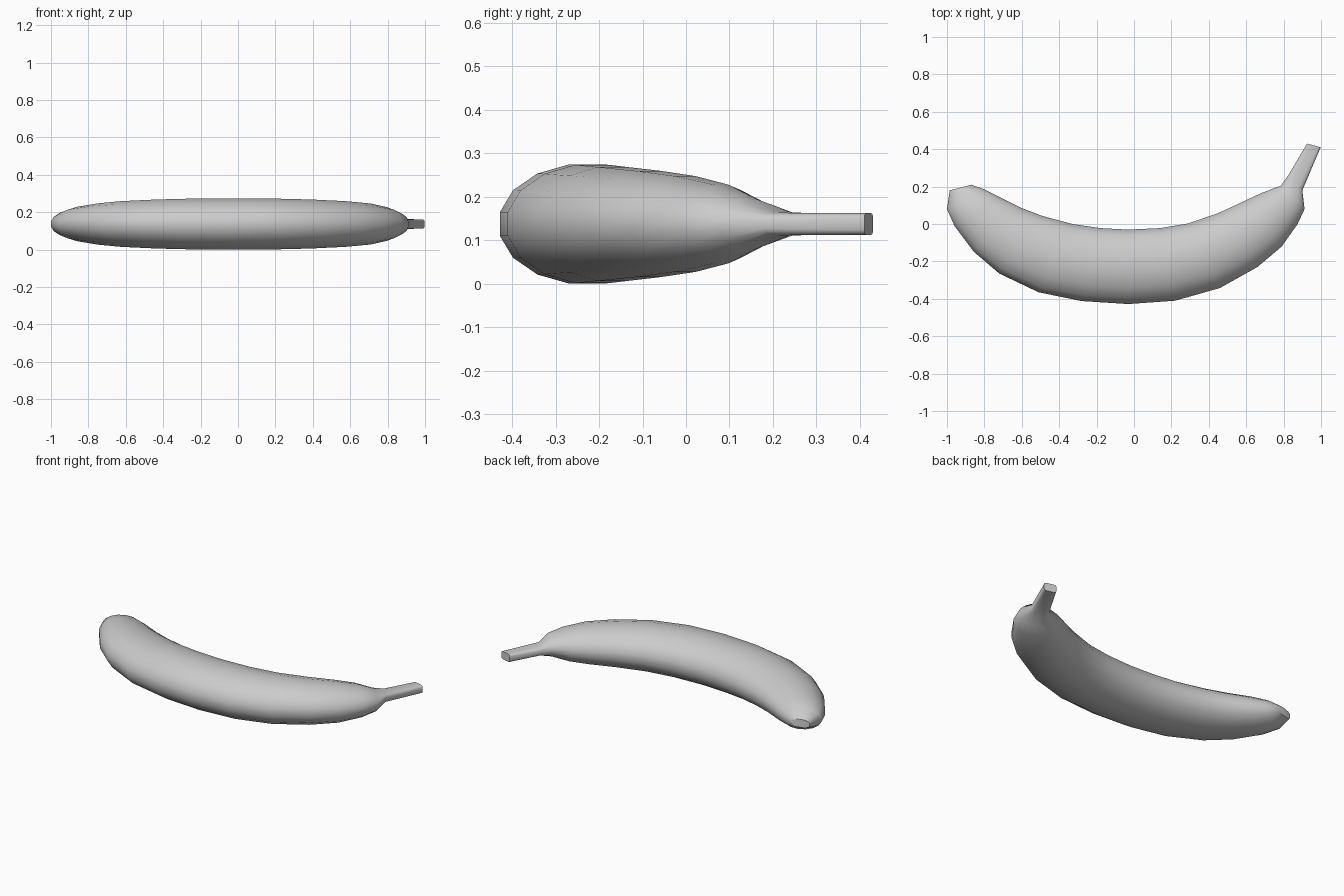
import bpy, bmesh, math

if "Cube" in bpy.data.objects:
    bpy.data.objects.remove(bpy.data.objects["Cube"])

SIDES = 16
MID_Z = 0.137

# Cross-sections: outer x, outer y, inner x, inner y, half height, squareness (1 = ellipse)
BODY = [
    (-0.985, 0.18, -0.87, 0.21, 0.025, 0.7),
    (-1.0, 0.08, -0.80, 0.185, 0.068, 1),
    (-0.96, -0.01, -0.71, 0.14, 0.092, 1),
    (-0.855, -0.15, -0.60, 0.085, 0.110, 1),
    (-0.72, -0.265, -0.49, 0.043, 0.122, 1),
    (-0.51, -0.365, -0.33, 0.0, 0.131, 1),
    (-0.28, -0.412, -0.18, -0.022, 0.136, 1),
    (-0.03, -0.428, -0.03, -0.03, 0.137, 1),
    (0.22, -0.410, 0.14, -0.022, 0.136, 1),
    (0.46, -0.342, 0.29, 0.003, 0.131, 1),
    (0.66, -0.23, 0.45, 0.058, 0.122, 1),
    (0.79, -0.12, 0.58, 0.118, 0.110, 1),
    (0.875, 0.0, 0.68, 0.165, 0.090, 1),
    (0.912, 0.08, 0.785, 0.205, 0.060, 1),
    # stem
    (0.90, 0.18, 0.828, 0.265, 0.026, 0.6),
    (0.998, 0.41, 0.925, 0.43, 0.025, 0.4),
]


def spow(v, p):
    return math.copysign(abs(v) ** p, v)


def ring(bm, ox, oy, ix, iy, h, p):
    """Flattened ring spanning the outer and inner outline points."""
    limit = math.cos(math.pi / SIDES) ** p
    verts = []
    for i in range(SIDES):
        a = 2 * math.pi * (i + 0.5) / SIDES
        c, s = spow(math.cos(a), p) / limit, spow(math.sin(a), p) / limit
        t = (1 + c) / 2
        verts.append(bm.verts.new((ix + (ox - ix) * t, iy + (oy - iy) * t, MID_Z + h * s)))
    return verts


# Fruit and stem lofted as one skin with flat ends
bm = bmesh.new()
rings = [ring(bm, *section) for section in BODY]
for a, b in zip(rings, rings[1:]):
    for i in range(SIDES):
        j = (i + 1) % SIDES
        bm.faces.new((a[i], a[j], b[j], b[i]))
bm.faces.new(rings[0])
bm.faces.new(rings[-1])
bmesh.ops.recalc_face_normals(bm, faces=bm.faces)

mesh = bpy.data.meshes.new("banana")
bm.to_mesh(mesh)
bm.free()
banana = bpy.data.objects.new("banana", mesh)
bpy.context.collection.objects.link(banana)
bpy.context.view_layer.objects.active = banana
banana.select_set(True)
bpy.ops.object.shade_smooth_by_angle(angle=math.radians(50))
